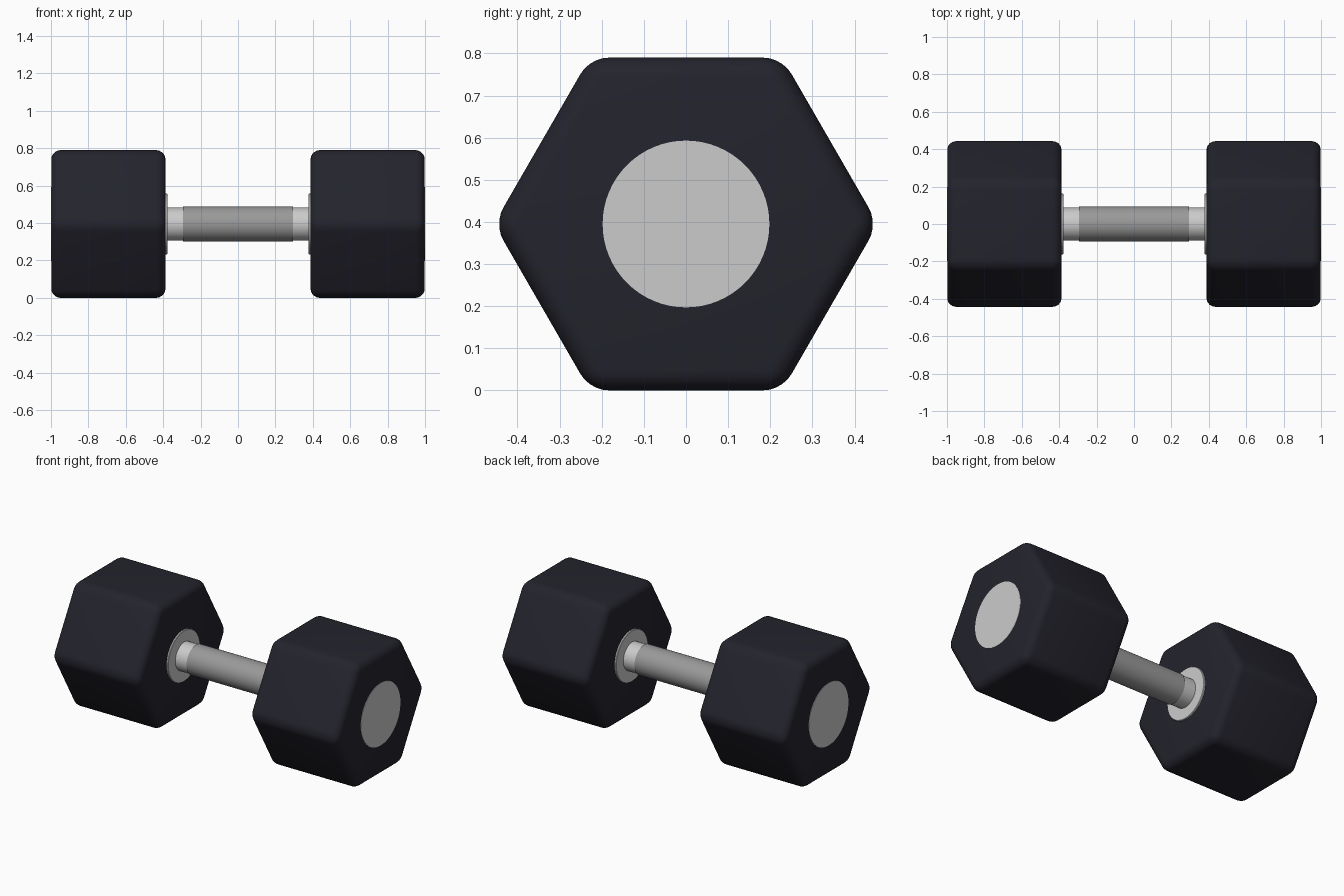
import bpy, math

if "Cube" in bpy.data.objects:
    bpy.data.objects.remove(bpy.data.objects["Cube"])

CZ = 0.395            # height of the bar axis
APOTHEM = 0.395       # flat-to-centre distance of the hexagon heads


def material(name, rgb):
    m = bpy.data.materials.new(name)
    m.diffuse_color = (*rgb, 1)
    m.use_nodes = True
    m.node_tree.nodes["Principled BSDF"].inputs["Base Color"].default_value = m.diffuse_color
    return m


rubber = material("dark_rubber", (0.017, 0.017, 0.026))
steel = material("bright_steel", (0.60, 0.60, 0.60))
grip_metal = material("grip_grey", (0.32, 0.32, 0.32))


def rod(name, x0, x1, radius, mat, sides=64, bevel=0, segments=1):
    """Prism or cylinder lying along x between x0 and x1."""
    bpy.ops.mesh.primitive_cylinder_add(
        vertices=sides, radius=radius, depth=abs(x1 - x0),
        location=((x0 + x1) / 2, 0, CZ), rotation=(0, math.pi / 2, 0))
    ob = bpy.context.object
    ob.name = name
    if sides == 6:    # turn a flat side down, corners toward +-y
        ob.rotation_euler = (math.pi / 2, 0, math.pi / 2)
        bpy.ops.object.transform_apply(location=False, rotation=True, scale=False)
        ys = [v.co.z for v in ob.data.vertices]
        if max(ys) > APOTHEM + 0.01:
            ob.rotation_euler = (math.pi / 6, 0, 0)
    bpy.ops.object.transform_apply(location=False, rotation=True, scale=False)
    ob.data.materials.append(mat)
    if bevel:
        mod = ob.modifiers.new("rounded_edges", 'BEVEL')
        mod.width = bevel
        mod.segments = segments
        mod.limit_method = 'ANGLE'
        mod.angle_limit = math.radians(30)
        bpy.ops.object.modifier_apply(modifier=mod.name)
    bpy.ops.object.shade_smooth_by_angle(angle=math.radians(35))
    return ob


# Knurled middle of the bar
rod("grip", -0.295, 0.295, 0.094, grip_metal)

for side, s in (("left", -1), ("right", 1)):
    # Rounded hexagonal weight
    rod(side + "_weight", s * 0.388, s * 0.998, APOTHEM / math.cos(math.pi / 6),
        rubber, sides=6, bevel=0.048, segments=5)
    # Smooth bar end, flange against the weight, and outer end cap
    rod(side + "_bar_end", s * 0.29, s * 0.40, 0.089, steel)
    rod(side + "_collar", s * 0.377, s * 0.40, 0.162, steel, bevel=0.003)
    rod(side + "_end_cap", s * 0.98, s * 1.0, 0.198, steel)
